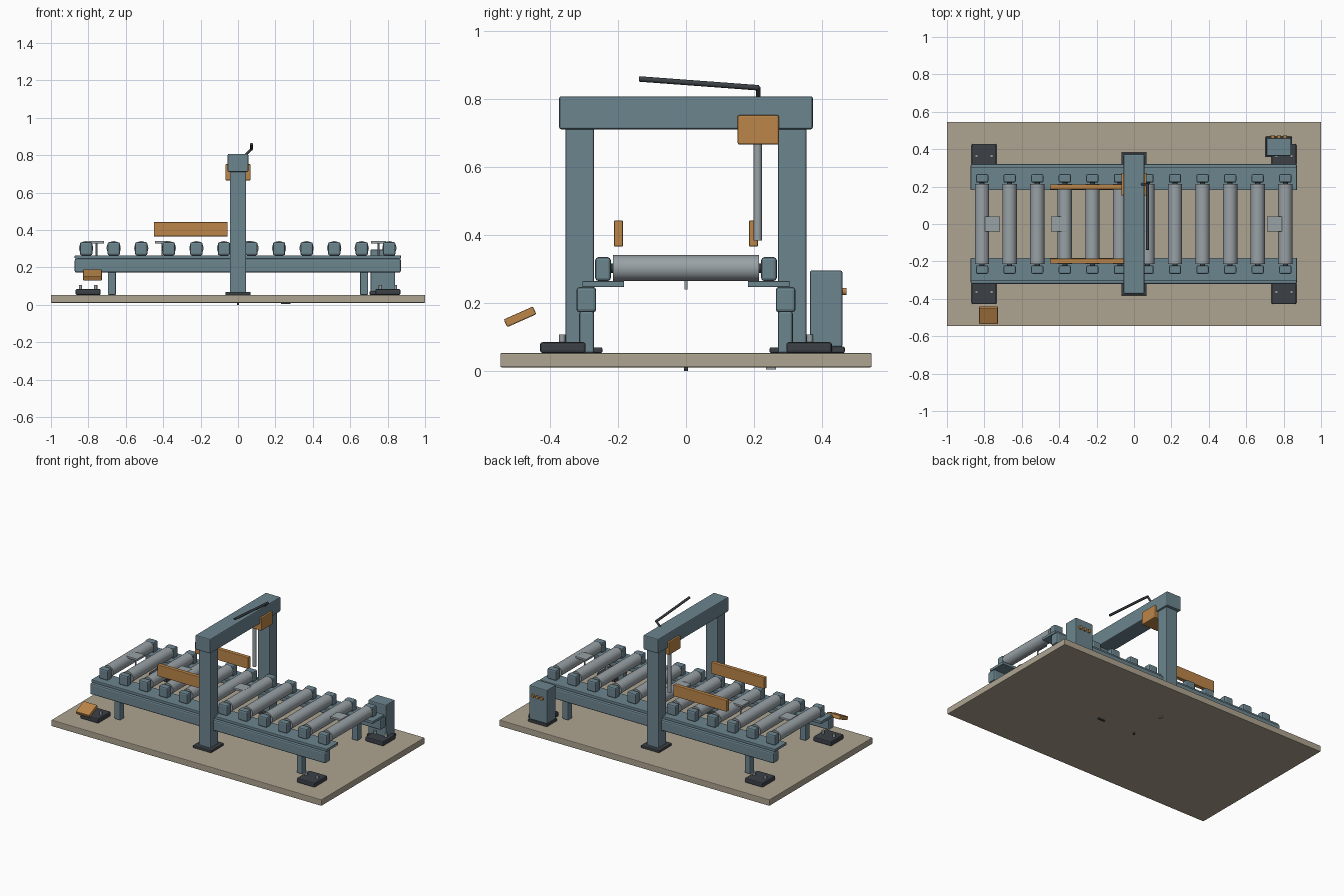
import bpy, math
from mathutils import Vector

if "Cube" in bpy.data.objects:
    bpy.data.objects.remove(bpy.data.objects["Cube"])


def material(name, rgb):
    m = bpy.data.materials.new(name)
    m.diffuse_color = (*rgb, 1)
    m.use_nodes = True
    m.node_tree.nodes["Principled BSDF"].inputs["Base Color"].default_value = m.diffuse_color
    return m


BLUE = material("blue_grey_paint", (0.15, 0.235, 0.275))
STEEL = material("steel", (0.32, 0.36, 0.38))
ORANGE = material("orange_paint", (0.50, 0.235, 0.065))
DARK = material("dark_iron", (0.045, 0.053, 0.062))
TAN = material("tan_base", (0.42, 0.37, 0.28))


def finish(name, mat, bevel=0.0):
    ob = bpy.context.object
    ob.name = name
    ob.data.materials.append(mat)
    if bevel:
        b = ob.modifiers.new("bevel", 'BEVEL')
        b.width = bevel
        b.segments = 2
    return ob


def box(name, x, y, z, mat, bevel=0.0, rot=(0, 0, 0)):
    """Box from (min, max) ranges on each axis."""
    lo_hi = (x, y, z)
    bpy.ops.mesh.primitive_cube_add(size=1, location=[(a + b) / 2 for a, b in lo_hi])
    ob = bpy.context.object
    for v in ob.data.vertices:
        v.co = [c * abs(b - a) for c, (a, b) in zip(v.co, lo_hi)]
    ob.rotation_euler = rot
    return finish(name, mat, bevel)


def rod(name, p, q, r, mat, sides=20):
    """Cylinder between two points."""
    p, q = Vector(p), Vector(q)
    d = q - p
    bpy.ops.mesh.primitive_cylinder_add(vertices=sides, radius=r, depth=d.length, location=(p + q) / 2,
                                        rotation=d.to_track_quat('Z', 'Y').to_euler())
    bpy.ops.object.shade_smooth_by_angle(angle=math.radians(40))
    return finish(name, mat)


def span(s, a, b):
    """Range mirrored by the sign s."""
    return tuple(sorted((s * a, s * b)))


# base plate
box("base_plate", (-1, 1), (-0.546, 0.546), (0.011, 0.053), TAN, 0.004)

for s in (-1, 1):
    # side rails, each a beam with a bearing ledge on top
    box("side_rail", (-0.873, 0.871), span(s, 0.264, 0.322), (0.173, 0.247), BLUE, 0.009)
    box("rail_ledge", (-0.873, 0.871), span(s, 0.182, 0.305), (0.247, 0.265), BLUE, 0.003)
    # gantry posts and their feet
    box("gantry_post", (-0.043, 0.043), span(s, 0.27, 0.354), (0.06, 0.72), BLUE, 0.005)
    box("gantry_foot", (-0.068, 0.068), span(s, 0.246, 0.382), (0.053, 0.07), DARK, 0.004)
    # product guides
    box("guide_fence", (-0.45, -0.055), span(s, 0.185, 0.212), (0.366, 0.443), ORANGE, 0.004)
    for t in (-1, 1):
        # short conveyor legs
        box("leg", span(t, 0.652, 0.696), span(s, 0.27, 0.314), (0.053, 0.175), BLUE, 0.006)
        # bolted anchor pads
        box("anchor_pad", span(t, 0.735, 0.868), span(s, 0.295, 0.429), (0.053, 0.085), DARK, 0.007)
        for bx in (0.761, 0.842):
            rod("anchor_bolt", (t * bx, s * 0.364, 0.08), (t * bx, s * 0.364, 0.107), 0.009, STEEL, 12)

# rollers with axles and bearing blocks
for i in range(12):
    x = -0.812 + i * 1.621 / 11
    rod("roller", (x, -0.214, 0.303), (x, 0.214, 0.303), 0.038, STEEL, 28)
    rod("roller_axle", (x, -0.25, 0.303), (x, 0.25, 0.303), 0.014, DARK, 14)
    for s in (-1, 1):
        box("bearing_block", (x - 0.033, x + 0.033), span(s, 0.221, 0.267), (0.265, 0.335), BLUE, 0.009)

# gantry beam
box("gantry_beam", (-0.055, 0.055), (-0.373, 0.373), (0.711, 0.808), BLUE, 0.006)

# carriage and plunger under the beam
box("carriage", (-0.067, 0.067), (0.152, 0.273), (0.666, 0.753), ORANGE, 0.005)
rod("plunger", (-0.025, 0.211, 0.384), (-0.025, 0.211, 0.68), 0.012, STEEL)

# bent cable arm above the beam
rod("cable_stub", (0.04, 0.212, 0.802), (0.072, 0.212, 0.834), 0.007, DARK, 10)
rod("cable_arm", (0.072, 0.214, 0.833), (0.072, -0.138, 0.859), 0.008, DARK, 10)

# small sensor plates on stems between the rollers
for x in (-0.757, -0.405, 0.03, 0.751):
    box("sensor_plate", (x - 0.04, x + 0.04), (-0.04, 0.04), (0.328, 0.342), STEEL, 0.002)
    rod("sensor_stem", (x, 0, 0.24), (x, 0, 0.33), 0.005, STEEL, 10)

# control cabinet with three buttons on its back
box("cabinet", (0.708, 0.84), (0.364, 0.46), (0.07, 0.296), BLUE, 0.006)
box("cabinet_foot", (0.703, 0.845), (0.357, 0.467), (0.053, 0.072), DARK, 0.005)
for x in (0.742, 0.775, 0.808):
    rod("button", (x, 0.455, 0.234), (x, 0.472, 0.234), 0.011, ORANGE, 16)

# tilted operator panel
box("operator_panel", (-0.828, -0.728), (-0.535, -0.441), (0.147, 0.172), ORANGE, 0.004,
    (math.radians(24), 0, 0))

# small fixings under the base
rod("centre_stud", (0, 0, 0), (0, 0, 0.02), 0.006, DARK, 10)
box("under_clip_x", (0.23, 0.28), (-0.006, 0.006), (0.005, 0.02), DARK)
box("under_clip_y", (-0.006, 0.006), (0.235, 0.265), (0.005, 0.02), STEEL)
